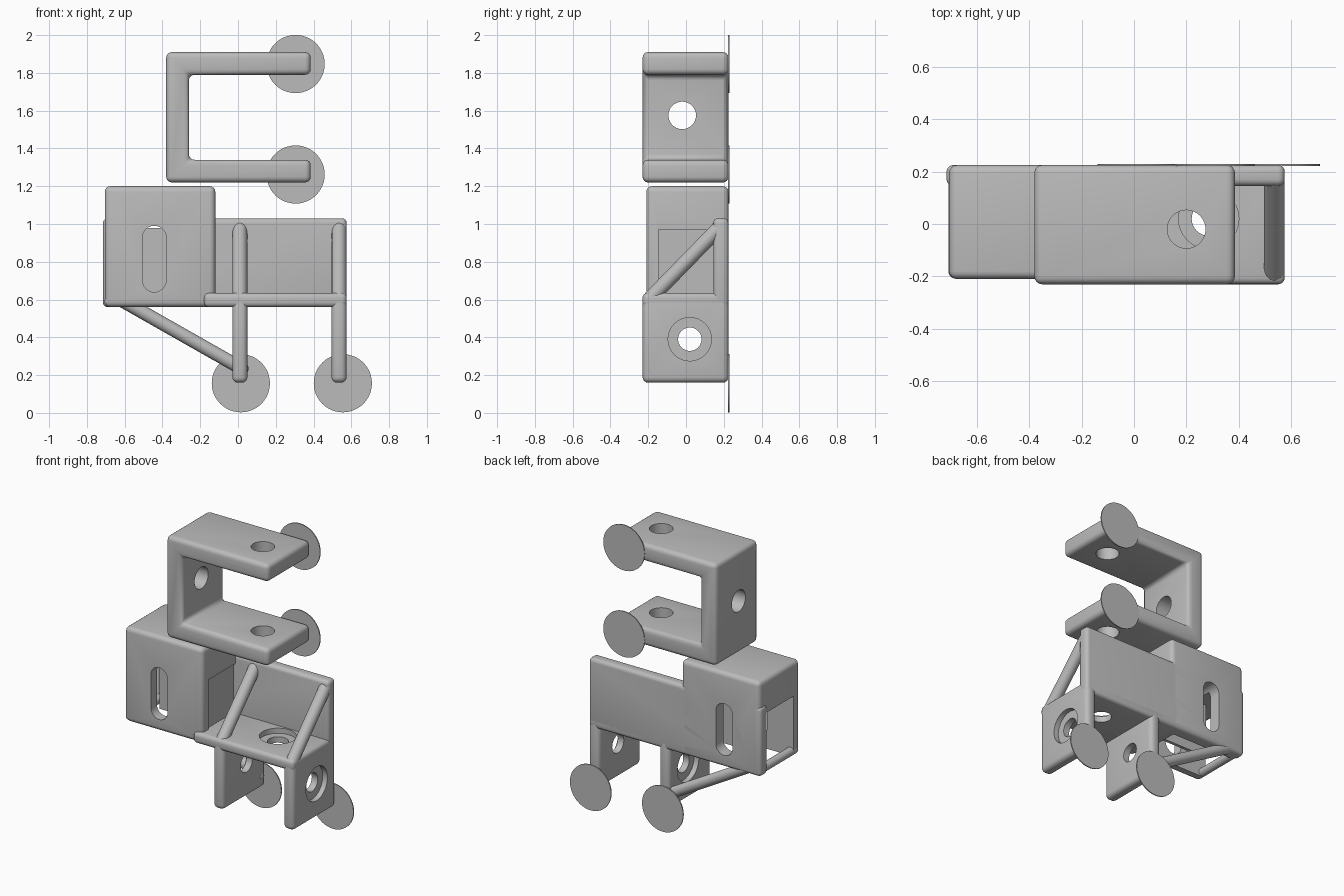
import bpy
import bmesh
import math
from mathutils import Vector

cube = bpy.data.objects.get("Cube")
if cube:
    bpy.data.objects.remove(cube, do_unlink=True)

grey = bpy.data.materials.new("plain grey")
grey.use_nodes = True
colour = (0.5, 0.5, 0.5, 1)
grey.diffuse_color = colour
grey.node_tree.nodes["Principled BSDF"].inputs["Base Color"].default_value = colour


def prism(name, profile, y0, y1):
    """Extrude an outline of (x, z) points along y."""
    bm = bmesh.new()
    face = bm.faces.new([bm.verts.new((x, y0, z)) for x, z in profile])
    new = bmesh.ops.extrude_face_region(bm, geom=[face])["geom"]
    bmesh.ops.translate(bm, vec=(0, y1 - y0, 0),
                        verts=[v for v in new if isinstance(v, bmesh.types.BMVert)])
    bmesh.ops.recalc_face_normals(bm, faces=bm.faces)
    mesh = bpy.data.meshes.new(name)
    bm.to_mesh(mesh)
    bm.free()
    mesh.materials.append(grey)
    obj = bpy.data.objects.new(name, mesh)
    bpy.context.collection.objects.link(obj)
    return obj


def block(name, xs, ys, zs):
    return prism(name, [(xs[0], zs[0]), (xs[1], zs[0]), (xs[1], zs[1]), (xs[0], zs[1])], *ys)


def rod(name, a, b, radius, sides=32):
    a, b = Vector(a), Vector(b)
    bpy.ops.mesh.primitive_cylinder_add(vertices=sides, radius=radius,
                                        depth=(b - a).length, location=(a + b) / 2)
    obj = bpy.context.object
    obj.name = name
    obj.rotation_euler = (b - a).to_track_quat("Z", "Y").to_euler()
    obj.data.materials.append(grey)
    return obj


def ball(name, centre, radius):
    bpy.ops.mesh.primitive_uv_sphere_add(segments=24, ring_count=12,
                                         radius=radius, location=centre)
    obj = bpy.context.object
    obj.name = name
    obj.data.materials.append(grey)
    smooth(obj)


def smooth(obj):
    bpy.ops.object.select_all(action="DESELECT")
    obj.select_set(True)
    bpy.context.view_layer.objects.active = obj
    bpy.ops.object.shade_smooth_by_angle(angle=math.radians(35))


def finish(obj, bevel=0.03, cutters=()):
    """Round the edges, cut the holes and bake the result."""
    if bevel:
        mod = obj.modifiers.new("rounding", "BEVEL")
        mod.width, mod.segments = bevel, 4
    for cutter in cutters:
        cutter.hide_render = True
        mod = obj.modifiers.new("cut", "BOOLEAN")
        mod.operation, mod.solver, mod.object = "DIFFERENCE", "EXACT", cutter
    bpy.context.view_layer.update()
    graph = bpy.context.evaluated_depsgraph_get()
    mesh = bpy.data.meshes.new_from_object(obj.evaluated_get(graph))
    obj.modifiers.clear()
    obj.data = mesh
    for cutter in cutters:
        bpy.data.objects.remove(cutter, do_unlink=True)
    smooth(obj)


def strut(name, a, b, radius):
    smooth(rod(name, a, b, radius))
    for end, point in (("start", a), ("end", b)):
        ball(name + "_" + end, point, radius)


FRONT, BACK = -0.23, 0.225

# Upper C-shaped clamp with a hole through each arm and the web
clamp = prism("clamp", [(-0.38, 1.22), (0.385, 1.22), (0.385, 1.34), (-0.26, 1.34),
                        (-0.26, 1.79), (0.385, 1.79), (0.385, 1.91), (-0.38, 1.91)],
              FRONT, BACK)
finish(clamp, 0.03, [rod("arm_hole", (0.2, -0.02, 1), (0.2, -0.02, 2.1), 0.073),
                     rod("web_hole", (-0.5, -0.02, 1.575), (-0.1, -0.02, 1.575), 0.073)])


def slot():
    """Upright rounded slot cutter."""
    points = []
    for cz, start in ((0.928, 0), (0.702, math.pi)):
        for i in range(13):
            t = start + math.pi * i / 12
            points.append((-0.443 + 0.0625 * math.cos(t), cz + 0.0625 * math.sin(t)))
    return prism("slot", points, -0.4, 0.4)


# Long back plate
plate = block("back_plate", (-0.715, 0.575), (0.145, BACK), (0.56, 1.03))
finish(plate, 0.025, [slot()])

# Housing, open at its outer end and below
housing = block("housing", (-0.705, -0.12), (-0.21, BACK), (0.56, 1.2))
finish(housing, 0.03, [
    block("cavity", (-0.9, -0.2), (-0.145, 0.145), (0.4, 0.97)),
    block("side_recess", (-0.135, 0), (-0.145, 0.145), (0.635, 0.97)),
    slot()])
finish(block("inner_panel", (-0.58, -0.19), (-0.01, 0.01), (0.6, 0.98)), 0)
strut("bottom_rail", (-0.68, -0.18, 0.59), (-0.68, 0.19, 0.59), 0.028)

# Shelf with a counterbored hole
shelf = block("shelf", (-0.18, 0.575), (FRONT, BACK), (0.56, 0.635))
finish(shelf, 0.025, [rod("hole", (0.285, 0.02, 0.4), (0.285, 0.02, 0.8), 0.065),
                      rod("counterbore", (0.285, 0.02, 0.6), (0.285, 0.02, 0.8), 0.115)])

# Two legs, counterbored on their outer sides, with sloping braces above
for side, x0, x1, outer, direction in (("right", -0.03, 0.05, -0.03, -1),
                                       ("left", 0.495, 0.575, 0.575, 1)):
    leg = block(side + "_leg", (x0, x1), (FRONT, BACK), (0.16, 0.63))
    inner = outer - 0.035 * direction
    finish(leg, 0.03, [
        rod("hole", (x0 - 0.1, 0.02, 0.39), (x1 + 0.1, 0.02, 0.39), 0.062),
        rod("counterbore", (inner, 0.02, 0.39), (outer + 0.1 * direction, 0.02, 0.39), 0.115)])
    x = (x0 + x1) / 2
    strut(side + "_brace", (x, 0.185, 0.99), (x, -0.185, 0.61), 0.039)

# Rear diagonal strut below the plate
strut("diagonal_strut", (0.02, 0.185, 0.235), (-0.64, 0.185, 0.61), 0.036)

# Thin round pads on the back face
for i, (x, z) in enumerate(((0.305, 1.847), (0.305, 1.262), (0.015, 0.157), (0.555, 0.157))):
    smooth(rod("pad_%d" % (i + 1), (x, 0.222, z), (x, 0.229, z), 0.154, 48))
